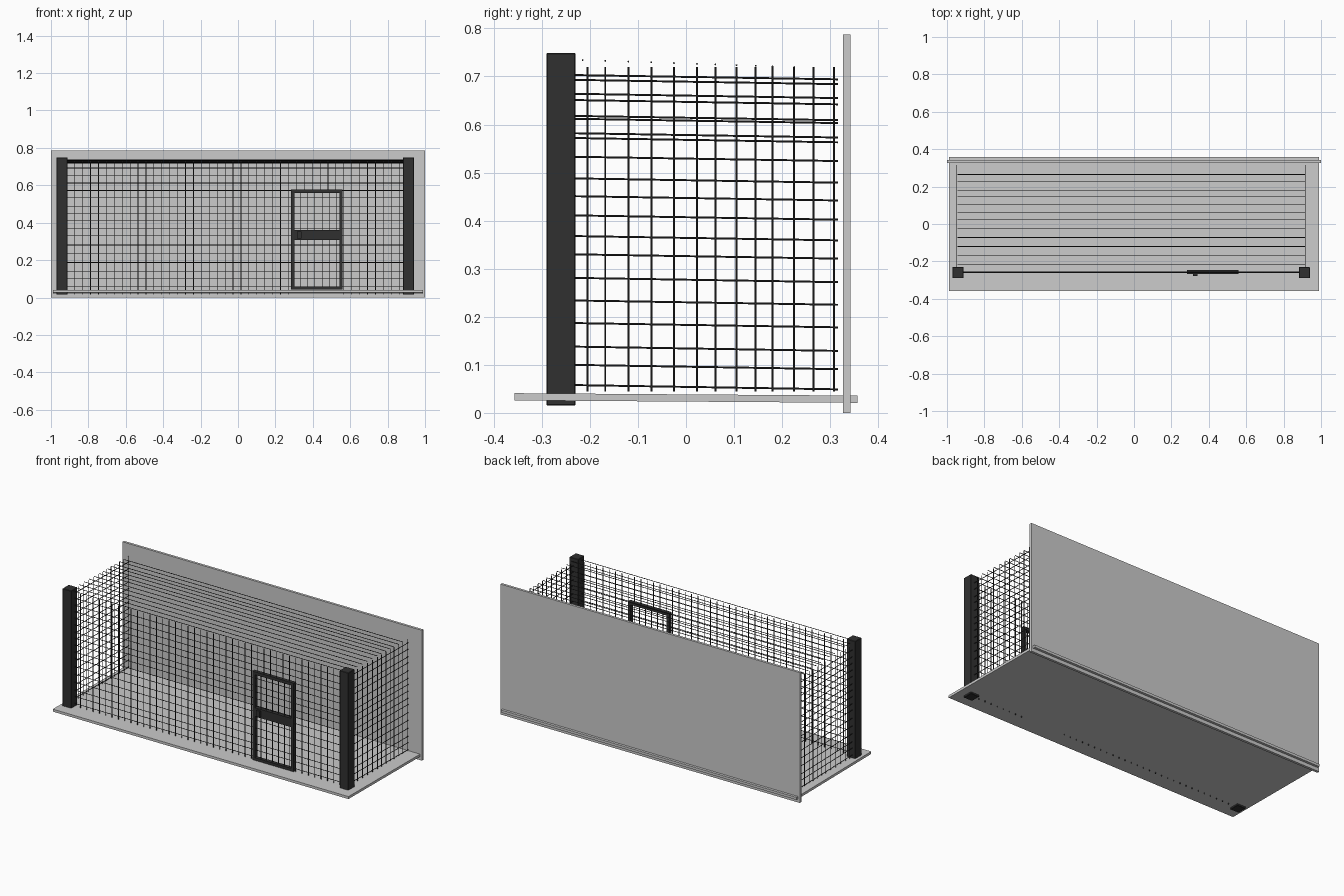
import bpy, bmesh, math
from mathutils import Vector

if "Cube" in bpy.data.objects:
    bpy.data.objects.remove(bpy.data.objects["Cube"])

dark = bpy.data.materials.new("dark_metal")
dark.diffuse_color = (0.03, 0.03, 0.03, 1)
dark.use_nodes = True
dark.node_tree.nodes["Principled BSDF"].inputs["Base Color"].default_value = dark.diffuse_color


def finish(bm, name, mat=None):
    me = bpy.data.meshes.new(name)
    bm.to_mesh(me)
    bm.free()
    ob = bpy.data.objects.new(name, me)
    bpy.context.collection.objects.link(ob)
    if mat:
        me.materials.append(mat)
    return ob


def add_box(bm, lo, hi):
    lo, hi = Vector(lo), Vector(hi)
    vs = bmesh.ops.create_cube(bm, size=1)["verts"]
    bmesh.ops.scale(bm, vec=hi - lo, verts=vs)
    bmesh.ops.translate(bm, vec=(lo + hi) / 2, verts=vs)


def boxes(name, items, mat=None, bevel=0):
    bm = bmesh.new()
    for lo, hi in items:
        add_box(bm, lo, hi)
    if bevel:
        bmesh.ops.bevel(bm, geom=bm.edges[:], offset=bevel, segments=1, affect='EDGES')
    return finish(bm, name, mat)


def wires(name, segments, r=0.002):
    bm = bmesh.new()
    for a, b in segments:
        a, b = Vector(a), Vector(b)
        d = b - a
        vs = bmesh.ops.create_cone(bm, cap_ends=True, segments=6, radius1=r,
                                   radius2=r, depth=d.length)["verts"]
        m = d.to_track_quat('Z', 'Y').to_matrix().to_4x4()
        m.translation = (a + b) / 2
        bmesh.ops.transform(bm, matrix=m, verts=vs)
    return finish(bm, name, dark)


# Back wall and slightly tilted floor
boxes("back_wall", [((-1, 0.327, 0), (1, 0.342, 0.787))])
floor = boxes("floor", [((-0.988, -0.357, -0.0075), (0.988, 0.357, 0.0075))])
floor.location.z = 0.031
floor.rotation_euler.x = -0.007

# Corner posts
for name, x in (("left_post", -0.941), ("right_post", 0.911)):
    boxes(name, [((x - 0.029, -0.29, 0.015), (x + 0.029, -0.23, 0.749))], dark, 0.002)

# Row heights shared by the mesh panels
low = [0.058, 0.10, 0.138, 0.187, 0.234, 0.281, 0.33, 0.368, 0.411, 0.451, 0.488, 0.533]
rows_a = low + [0.572, 0.612, 0.651, 0.693]
rows_b = low + [0.582, 0.618, 0.664, 0.703]
cols = [-0.205, -0.168, -0.12, -0.072, -0.025, 0.023, 0.061, 0.105, 0.145,
        0.18, 0.225, 0.265, 0.308]

# Side mesh panels
for name, x, rows in (("left_mesh", -0.95, rows_a), ("right_mesh", 0.916, rows_b)):
    segs = [((x, -0.24, z), (x, 0.316, z - 0.009)) for z in rows]
    segs += [((x, y, 0.045), (x, y, 0.72)) for y in cols]
    wires(name, segs)

# Roof wires, sloping down towards the wall
roof_y = [-0.26] + [y - 0.01 for y in cols[:1]] + [y for y in cols[1:-1]]
wires("roof_wires", [((-0.945, y, 0.727 - 0.033 * y), (0.915, y, 0.727 - 0.033 * y))
                     for y in roof_y])

# Front mesh, interrupted by the door
fy, dx0, dx1, dz1 = -0.257, 0.283, 0.56, 0.577
segs = []
for z in rows_a:
    if z < dz1:
        segs += [((-0.915, fy, z), (dx0, fy, z)), ((dx1, fy, z), (0.885, fy, z))]
    else:
        segs.append(((-0.915, fy, z), (0.885, fy, z)))
n = 42
for i in range(n):
    x = -0.873 + 1.735 * i / (n - 1)
    inside = dx0 < x < dx1
    segs.append(((x, fy, dz1 if inside else 0.017), (x, fy, 0.728)))
wires("front_mesh", segs)

# Door frame with middle bar
y0, y1, w = -0.268, -0.246, 0.018
boxes("door_frame", [
    ((dx0, y0, 0.042), (dx0 + w, y1, dz1)),
    ((dx1 - w, y0, 0.042), (dx1, y1, dz1)),
    ((dx0 + w, y0, dz1 - w), (dx1 - w, y1, dz1)),
    ((dx0 + w, y0, 0.042), (dx1 - w, y1, 0.058)),
    ((dx0 + w, y0, 0.307), (dx1 - w, y1, 0.36)),
], dark)

# Door mesh
segs = [((dx0 + w, fy, z), (dx1 - w, fy, z)) for z in rows_a if 0.06 < z < 0.55]
segs += [((x, fy, 0.05), (x, fy, 0.565)) for x in (0.333, 0.37, 0.41, 0.45, 0.49, 0.525)]
wires("door_mesh", segs)

# Door latch
boxes("door_latch", [((0.316, -0.278, 0.315), (0.34, -0.268, 0.352))], dark)
